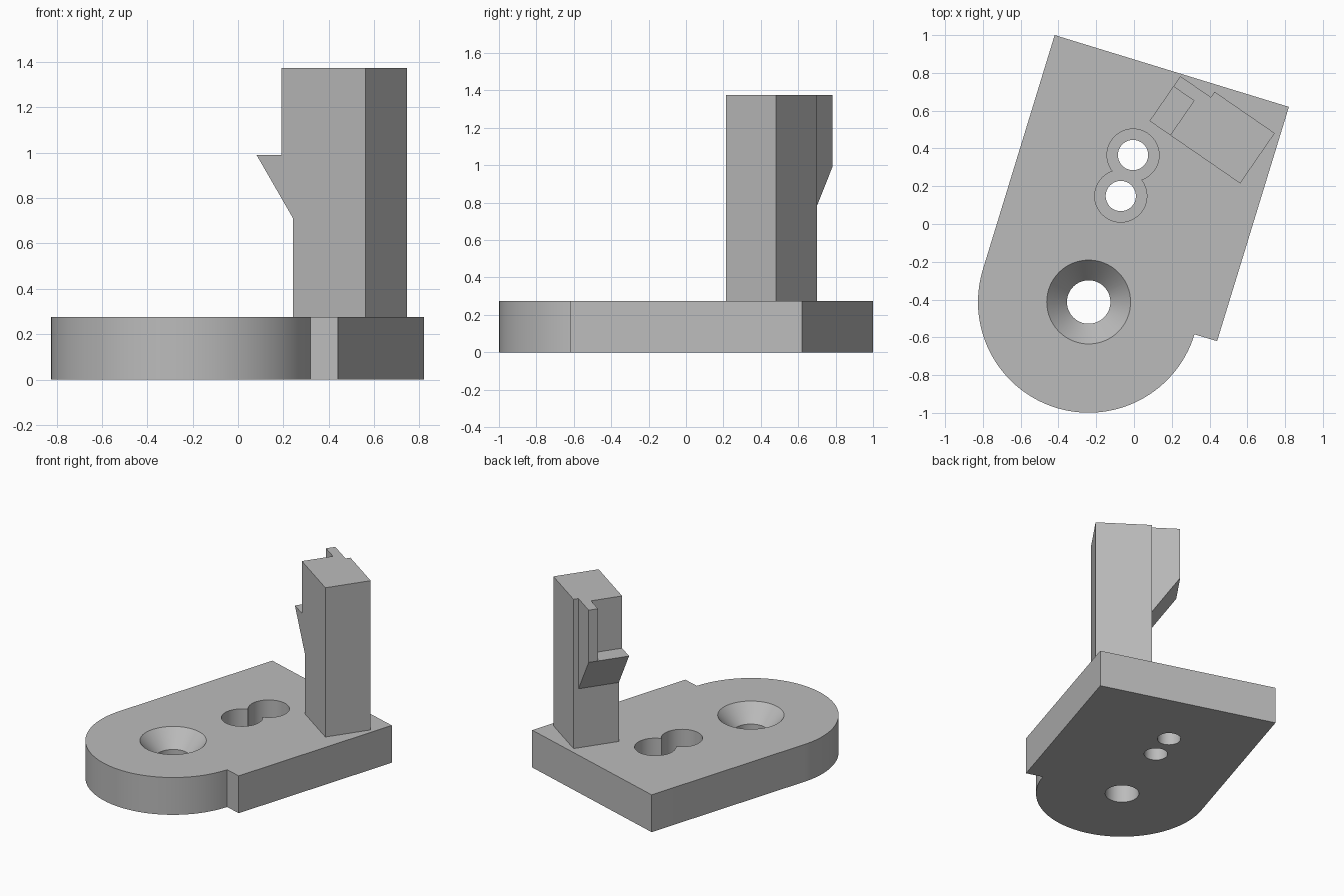
import bpy, bmesh
from math import sin, cos, radians, tau
from mathutils import Vector

if "Cube" in bpy.data.objects:
    bpy.data.objects.remove(bpy.data.objects["Cube"], do_unlink=True)

GREY = (0.5, 0.5, 0.5, 1)
mat = bpy.data.materials.new("plain grey")
mat.use_nodes = True
mat.diffuse_color = GREY
mat.node_tree.nodes["Principled BSDF"].inputs["Base Color"].default_value = GREY

PLATE_H = 0.275
TOP = 1.375


def finish(name, bm):
    bmesh.ops.recalc_face_normals(bm, faces=bm.faces)
    mesh = bpy.data.meshes.new(name)
    bm.to_mesh(mesh)
    bm.free()
    mesh.materials.append(mat)
    obj = bpy.data.objects.new(name, mesh)
    bpy.context.collection.objects.link(obj)
    return obj


def prism(name, outline, depth):
    """Extrude a closed 3D outline along a vector."""
    bm = bmesh.new()
    face = bm.faces.new([bm.verts.new(p) for p in outline])
    ext = bmesh.ops.extrude_face_region(bm, geom=[face])
    moved = [g for g in ext["geom"] if isinstance(g, bmesh.types.BMVert)]
    bmesh.ops.translate(bm, vec=depth, verts=moved)
    return finish(name, bm)


def lathe(name, x, y, profile, n=64):
    """Closed solid of revolution from (radius, height) pairs."""
    bm = bmesh.new()
    rings = [[bm.verts.new((x + r * cos(tau * i / n), y + r * sin(tau * i / n), z))
              for i in range(n)] for r, z in profile]
    for a, b in zip(rings, rings[1:]):
        for i in range(n):
            j = (i + 1) % n
            bm.faces.new((a[i], a[j], b[j], b[i]))
    bm.faces.new(rings[0])
    bm.faces.new(rings[-1])
    return finish(name, bm)


def cut(target, cutter):
    mod = target.modifiers.new("cut", "BOOLEAN")
    mod.operation = "DIFFERENCE"
    mod.solver = "EXACT"
    mod.object = cutter
    bpy.context.view_layer.objects.active = target
    bpy.ops.object.modifier_apply(modifier=mod.name)
    bpy.data.objects.remove(cutter, do_unlink=True)


# Base plate: rounded at one end, with a small step where the arc meets the side
cx, cy, rad = -0.24, -0.413, 0.586
arc = [(cx + rad * cos(radians(a)), cy + rad * sin(radians(a)))
       for a in range(163, 344, 3)]
outline = arc + [(0.44, -0.62), (0.82, 0.62), (-0.42, 1.0)]
plate = prism("base_plate", [Vector((x, y, 0)) for x, y in outline],
              Vector((0, 0, PLATE_H)))

# Countersunk hole and two overlapping counterbored holes
over = PLATE_H + 0.1
cut(plate, lathe("countersink", cx, cy, [(0.115, -0.1), (0.115, PLATE_H - 0.12),
                                         (0.222, PLATE_H), (0.222, over)]))
for x, y in ((-0.005, 0.365), (-0.07, 0.148)):
    cut(plate, lathe("counterbore", x, y, [(0.08, -0.1), (0.08, 0.11),
                                           (0.138, 0.11), (0.138, over)]))

# Post frame: u points toward the hook, v across the post
origin = Vector((0.562, 0.215, 0))
u_dir = Vector((-0.823, 0.567, 0))
v_dir = Vector((0.567, 0.823, 0))


def at(u, v, z):
    return origin + u_dir * u + v_dir * v + Vector((0, 0, z))


POST_U, POST_V = 0.387, 0.323
LIP_U, TIP_U, HOOK_V, LEDGE = 0.45, 0.583, 0.288, 0.99

post = prism("post", [at(u, v, PLATE_H) for u, v in
                      ((0, 0), (POST_U, 0), (POST_U, POST_V), (0, POST_V))],
             Vector((0, 0, TOP - PLATE_H)))

# Hook with a sloped underside and a thin backing above its ledge
hook = prism("hook", [at(u, 0, z) for u, z in
                      ((POST_U, 0.71), (TIP_U, LEDGE), (LIP_U, LEDGE),
                       (LIP_U, TOP), (POST_U, TOP))], v_dir * HOOK_V)

# Upright rib standing on the hook ledge
rib = prism("hook_rib", [at(u, v, LEDGE) for u, v in
                         ((LIP_U, 0.222), (TIP_U, 0.222),
                          (TIP_U, HOOK_V), (LIP_U, HOOK_V))],
            Vector((0, 0, TOP - LEDGE)))

# Smooth curved walls, keep hard edges
bpy.ops.object.select_all(action="DESELECT")
plate.select_set(True)
bpy.context.view_layer.objects.active = plate
bpy.ops.object.shade_smooth_by_angle(angle=radians(25))
